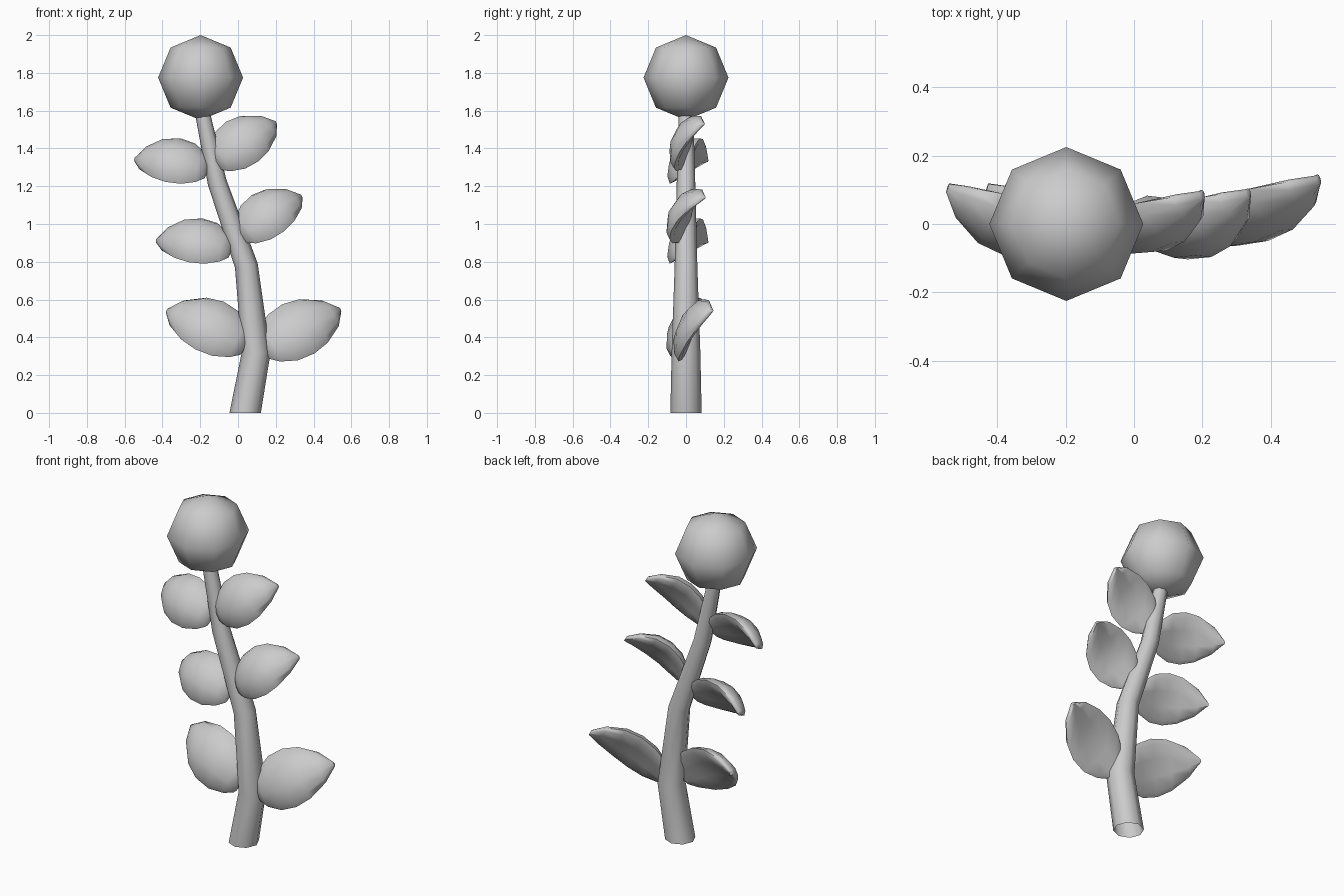
import bpy, bmesh
from math import sin, cos, pi, radians
from mathutils import Vector

if "Cube" in bpy.data.objects:
    bpy.data.objects.remove(bpy.data.objects["Cube"])


def loft(name, rings, angle=60, cap_start=True):
    """Skin a list of equal closed rings, cap the ends, shade smooth."""
    bm = bmesh.new()
    loops = [[bm.verts.new(p) for p in ring] for ring in rings]
    n = len(loops[0])
    for a, b in zip(loops, loops[1:]):
        for i in range(n):
            j = (i + 1) % n
            bm.faces.new((a[i], a[j], b[j], b[i]))
    if cap_start:
        bm.faces.new(loops[0])
    bm.faces.new(loops[-1])
    bmesh.ops.recalc_face_normals(bm, faces=bm.faces)
    mesh = bpy.data.meshes.new(name)
    bm.to_mesh(mesh)
    bm.free()
    ob = bpy.data.objects.new(name, mesh)
    bpy.context.collection.objects.link(ob)
    smooth(ob, angle)
    return ob


def smooth(ob, angle):
    bpy.ops.object.select_all(action='DESELECT')
    ob.select_set(True)
    bpy.context.view_layer.objects.active = ob
    bpy.ops.object.shade_smooth_by_angle(angle=radians(angle))


# Stem: tapered eight-sided tube, open at the foot; x, z, radius, ring slope
stem = [(0.038, 0.0, 0.083, 0.0), (0.096, 0.32, 0.076, -0.05),
        (0.044, 0.78, 0.060, 0.2), (-0.11, 1.22, 0.049, 0.28),
        (-0.195, 1.62, 0.038, 0.15)]
loft("stem", [[(x + r * cos(k * pi / 4), r * sin(k * pi / 4),
                z + slope * r * cos(k * pi / 4)) for k in range(8)]
              for x, z, r, slope in stem], cap_start=False)

# Flower head: low-poly ball
bpy.ops.mesh.primitive_uv_sphere_add(segments=8, ring_count=4, radius=0.225,
                                     location=(-0.198, 0, 1.775))
head = bpy.context.object
head.name = "flower_head"
smooth(head, 60)

# Leaf outline: position along the leaf, width factor, thickness factor
OUTLINE = [(0.0, 0.40, 0.5), (0.08, 0.66, 0.8), (0.25, 0.93, 1.0),
           (0.45, 1.0, 1.0), (0.65, 0.88, 1.0), (0.87, 0.52, 0.75),
           (1.0, 0.08, 0.4)]


def leaf(name, base, tip, lean, half_width, arch=0.08, thick=0.04, cup=0.035):
    """Thick leaf, domed along its length and bent back at its edges."""
    base, tip = Vector(base), Vector(tip)
    axis = (tip - base).normalized()
    face = Vector((0, -1, lean))
    face = (face - axis * face.dot(axis)).normalized()
    side = face.cross(axis)
    rings = []
    for s, w, t in OUTLINE:
        ring = []
        for k in range(10):
            u, v = cos(k * pi / 5), sin(k * pi / 5)
            lift = arch * 4 * s * (1 - s) - cup * (u * w) ** 2 + thick * t * v
            ring.append(base.lerp(tip, s) + side * (half_width * w * u) + face * lift)
        rings.append(ring)
    return loft(name, rings)


# Leaves: three pairs up the stem
leaf("leaf_lower_right", (0.135, -0.01, 0.34), (0.54, 0.13, 0.545), 0.42, 0.165, arch=0.065)
leaf("leaf_lower_left", (0.04, -0.035, 0.36), (-0.375, 0.105, 0.54), 0.5, 0.16)
leaf("leaf_middle_right", (0.015, -0.03, 0.94), (0.335, 0.09, 1.145), 0.7, 0.145)
leaf("leaf_middle_left", (-0.04, -0.025, 0.87), (-0.43, 0.105, 0.91), 0.65, 0.143)
leaf("leaf_upper_right", (-0.12, -0.02, 1.33), (0.20, 0.085, 1.535), 0.5, 0.145, arch=0.07)
leaf("leaf_upper_left", (-0.165, -0.025, 1.29), (-0.545, 0.105, 1.34), 0.65, 0.143)
